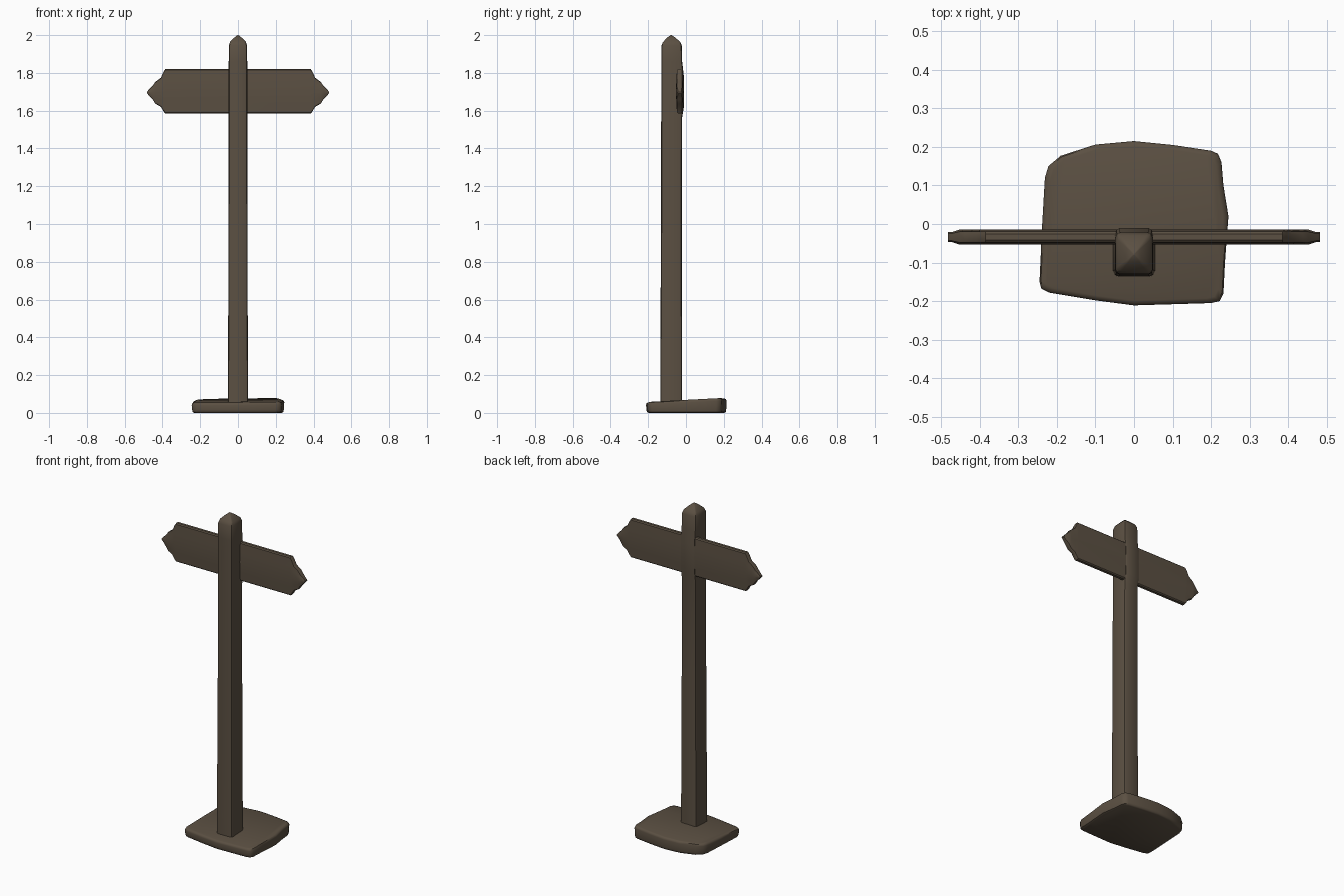
import bpy, bmesh, math
from mathutils import Vector

cube = bpy.data.objects.get("Cube")
if cube:
    bpy.data.objects.remove(cube, do_unlink=True)

wood = bpy.data.materials.new("weathered brown wood")
wood.use_nodes = True
color = (0.105, 0.08, 0.055, 1)
wood.diffuse_color = color
shader = wood.node_tree.nodes["Principled BSDF"]
shader.inputs["Base Color"].default_value = color
shader.inputs["Roughness"].default_value = 0.9


def loft(name, rings, angle):
    """Skin a closed solid through rings with equal point counts."""
    bm = bmesh.new()
    loops = [[bm.verts.new(p) for p in ring] for ring in rings]
    n = len(loops[0])
    for a, b in zip(loops, loops[1:]):
        for i in range(n):
            j = (i + 1) % n
            bm.faces.new((a[i], a[j], b[j], b[i]))
    bm.faces.new(loops[0])
    bm.faces.new(loops[-1])
    bmesh.ops.recalc_face_normals(bm, faces=bm.faces)
    mesh = bpy.data.meshes.new(name)
    bm.to_mesh(mesh)
    bm.free()
    mesh.materials.append(wood)
    obj = bpy.data.objects.new(name, mesh)
    bpy.context.collection.objects.link(obj)
    bpy.ops.object.select_all(action="DESELECT")
    obj.select_set(True)
    bpy.context.view_layer.objects.active = obj
    bpy.ops.object.shade_smooth_by_angle(angle=math.radians(angle))
    return obj


# Base slab: irregular worn outline, top rising toward the back
outline = [(-.245, -.15), (-.24, -.168), (-.22, -.178), (-.1, -.198), (0, -.211),
           (.2, -.205), (.222, -.2), (.232, -.18), (.236, -.1), (.245, .02),
           (.232, .1), (.227, .16), (.218, .182), (.2, .19), (.1, .205), (0, .215),
           (-.1, .206), (-.19, .177), (-.222, .15), (-.231, .12), (-.238, 0)]


def slab_ring(scale, height, drop):
    return [(x * scale, y * scale,
             height * (.066 + .05 * y + .012 * x) - drop) for x, y in outline]


loft("base_slab", [slab_ring(.94, 0, 0), slab_ring(.98, 0, -.005), slab_ring(.99, 0, -.016),
                   slab_ring(1, 1, .014), slab_ring(.985, 1, .004), slab_ring(.94, 1, 0)], 50)


# Post: square timber with softened corners and a pyramid cap
def post_ring(z, half, front, back):
    mid, depth = (front + back) / 2, (back - front) / 2
    points = []
    for sx, sy, flip in ((1, 1, 0), (-1, 1, 1), (-1, -1, 0), (1, -1, 1)):
        corner = [(1, .76), (.93, .93), (.76, 1)]
        for u, v in (reversed(corner) if flip else corner):
            points.append((sx * u * half, mid + sy * v * depth, z))
    return points


loft("post", [post_ring(*r) for r in (
    (.03, .054, -.136, -.02), (.4, .052, -.135, -.021), (1, .05, -.132, -.022),
    (1.56, .049, -.131, -.021), (1.62, .049, -.131, -.011), (1.78, .049, -.131, -.011),
    (1.86, .049, -.131, -.02), (1.945, .048, -.13, -.022), (1.964, .042, -.121, -.03),
    (1.988, .018, -.098, -.058), (2.0, .003, -.081, -.075))], 40)

# Sign board: ridged plank with notched points at both ends
section = [(1, -.4), (.95, -.72), (.5, -.86), (0, -1), (-.5, -.86), (-.95, -.72), (-1, -.4)]
section += [(t, -y) for t, y in reversed(section)]
end = [(.385, 1.82, 1.585), (.395, 1.805, 1.597), (.408, 1.775, 1.62),
       (.438, 1.752, 1.637), (.452, 1.732, 1.66), (.472, 1.712, 1.68),
       (.482, 1.7, 1.692)]
stations = [(-x, a, b) for x, a, b in reversed(end)] + end
rings = []
for x, top, bottom in stations:
    mid, half = (top + bottom) / 2, (top - bottom) / 2
    thick = .0195 if abs(x) < .46 else .013
    rings.append([(x, -.034 + y * thick, mid + t * half) for t, y in section])
loft("sign_board", rings, 35)
